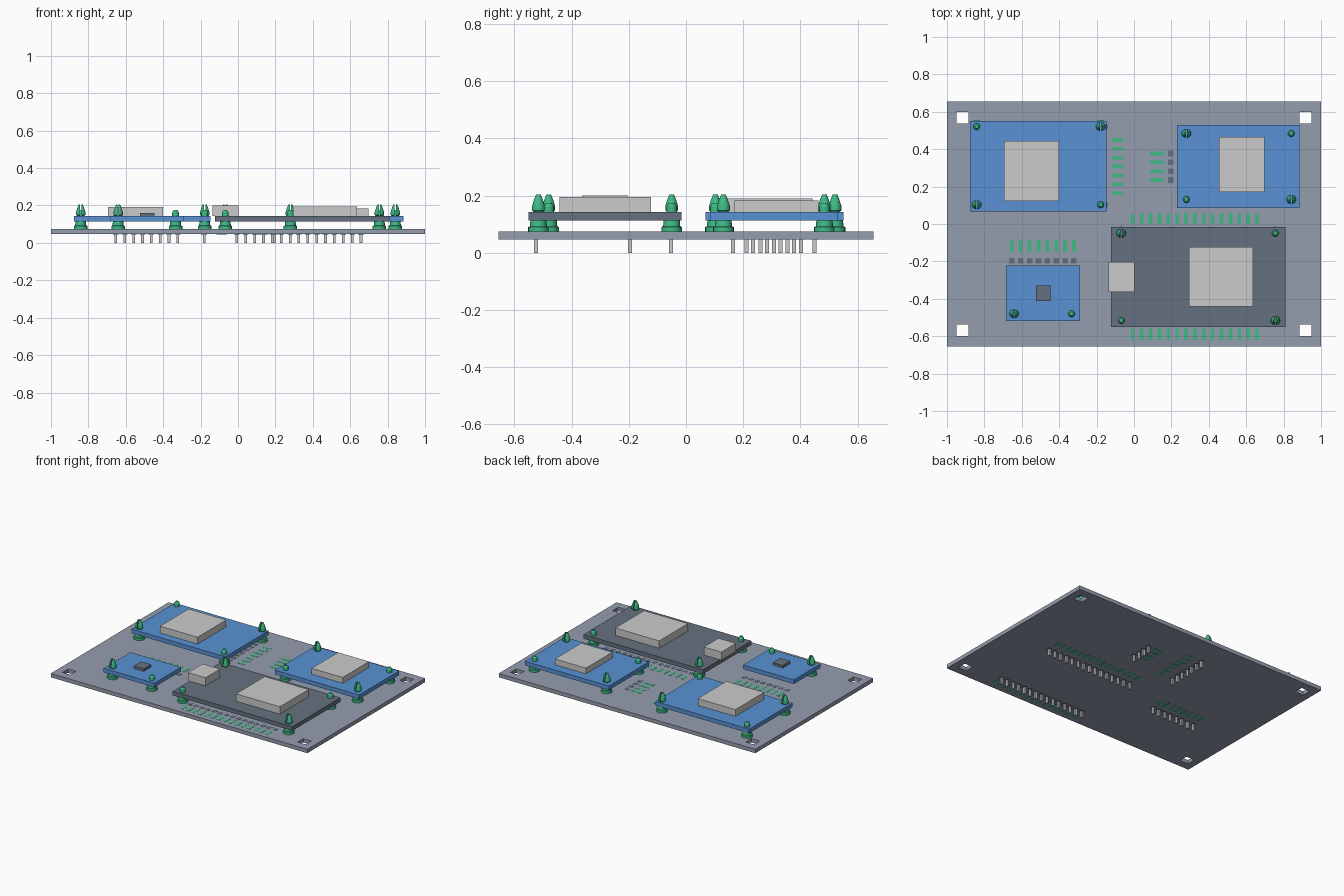
import bpy, bmesh, math

if "Cube" in bpy.data.objects:
    bpy.data.objects.remove(bpy.data.objects["Cube"])

def material(name, rgb):
    m = bpy.data.materials.new(name)
    m.diffuse_color = (*rgb, 1)
    m.use_nodes = True
    m.node_tree.nodes["Principled BSDF"].inputs["Base Color"].default_value = m.diffuse_color
    return m

BLUE = material("board_blue", (0.10, 0.29, 0.66))
DARK = material("dark_slate", (0.13, 0.165, 0.215))
PLATE = material("plate_grey", (0.30, 0.34, 0.42))
GREEN = material("green", (0.05, 0.50, 0.24))

def finish(name, bm, mat=None, smooth=False):
    bmesh.ops.recalc_face_normals(bm, faces=bm.faces)
    me = bpy.data.meshes.new(name)
    bm.to_mesh(me)
    bm.free()
    ob = bpy.data.objects.new(name, me)
    bpy.context.collection.objects.link(ob)
    if mat:
        me.materials.append(mat)
    if smooth:
        bpy.ops.object.select_all(action='DESELECT')
        ob.select_set(True)
        bpy.context.view_layer.objects.active = ob
        bpy.ops.object.shade_smooth_by_angle(angle=math.radians(30))
    return ob

def add_box(bm, x0, x1, y0, y1, z0, z1):
    vs = bmesh.ops.create_cube(bm, size=1)["verts"]
    bmesh.ops.scale(bm, verts=vs, vec=(x1 - x0, y1 - y0, z1 - z0))
    bmesh.ops.translate(bm, verts=vs, vec=((x0 + x1) / 2, (y0 + y1) / 2, (z0 + z1) / 2))

def box(name, dims, mat=None):
    bm = bmesh.new()
    add_box(bm, *dims)
    return finish(name, bm, mat)

def add_loft(bm, profile, x, y, a0=0.0, a1=None, dx=0.0, n=20):
    """Stack (radius, z) rings: full circles, or arcs from a0 to a1 shifted by dx."""
    if a1 is None:
        angs = [2 * math.pi * i / n for i in range(n)]
    else:
        angs = [a0 + (a1 - a0) * i / (n // 2) for i in range(n // 2 + 1)]
    rings = [[bm.verts.new((x + dx + r * math.cos(a), y + r * math.sin(a), z)) for a in angs]
             for r, z in profile]
    k = len(angs)
    for lo, hi in zip(rings, rings[1:]):
        for i in range(k):
            j = (i + 1) % k
            bm.faces.new((lo[i], lo[j], hi[j], hi[i]))
    bm.faces.new(rings[0])
    bm.faces.new(rings[-1])

# Base plate with four square corner holes
P0, P1 = 0.047, 0.074
xs = [-1, -0.949, -0.885, 0.885, 0.949, 1]
ys = [-0.656, -0.600, -0.537, 0.537, 0.600, 0.656]
bm = bmesh.new()
grid = [[bm.verts.new((x, y, P0)) for y in ys] for x in xs]
for i in range(5):
    for j in range(5):
        if not (i in (1, 3) and j in (1, 3)):
            bm.faces.new((grid[i][j], grid[i + 1][j], grid[i + 1][j + 1], grid[i][j + 1]))
ext = bmesh.ops.extrude_face_region(bm, geom=bm.faces[:])["geom"]
bmesh.ops.translate(bm, verts=[g for g in ext if isinstance(g, bmesh.types.BMVert)],
                    vec=(0, 0, P1 - P0))
finish("base_plate", bm, PLATE)

# Circuit boards and the parts mounted on them
B0, B1 = 0.114, 0.143
box("left_back_board", (-0.877, -0.146, 0.068, 0.550, B0, B1), BLUE)
box("left_back_module", (-0.695, -0.402, 0.124, 0.443, B1, 0.191))
box("right_back_board", (0.230, 0.885, 0.085, 0.530, B0, B1), BLUE)
box("right_back_module", (0.455, 0.697, 0.170, 0.464, B1, 0.184))
box("main_board", (-0.123, 0.810, -0.551, -0.015, B0, B1), DARK)
box("main_module", (0.294, 0.636, -0.442, -0.122, B1, 0.195))
box("port_block", (-0.135, 0.002, -0.364, -0.202, B1, 0.200))
box("small_board", (-0.684, -0.289, -0.519, -0.223, B0, B1), BLUE)
box("small_chip", (-0.524, -0.446, -0.412, -0.330, B1, 0.161), DARK)

# Standoffs: stepped spacer plus a split snap head or a short locating peg
SPACER = [(0.036, P1 - 0.002), (0.036, 0.090), (0.030, 0.093), (0.028, B0)]
SNAP = [(0.016, B0), (0.016, B1), (0.022, 0.149), (0.022, 0.165), (0.015, 0.187), (0.008, 0.204)]
PEG = [(0.018, B0), (0.018, 0.163), (0.010, 0.175)]

def standoff(name, x, y, snap):
    bm = bmesh.new()
    add_loft(bm, SPACER, x, y)
    if snap:
        h = math.pi / 2
        add_loft(bm, SNAP, x, y, -h, h, 0.003)
        add_loft(bm, SNAP, x, y, h, 3 * h, -0.003)
    else:
        add_loft(bm, PEG, x, y)
    finish(name, bm, GREEN, smooth=True)

# board: left x, right x, front y, back y, snap head on the front-left corner?
for board, x0, x1, y0, y1, first in (
        ("left_back", -0.841, -0.178, 0.103, 0.521, True),
        ("right_back", 0.280, 0.841, 0.131, 0.484, False),
        ("main", -0.068, 0.756, -0.516, -0.050, False)):
    standoff(board + "_standoff_front_left", x0, y0, first)
    standoff(board + "_standoff_front_right", x1, y0, not first)
    standoff(board + "_standoff_back_left", x0, y1, not first)
    standoff(board + "_standoff_back_right", x1, y1, first)
standoff("small_standoff_left", -0.641, -0.480, True)
standoff("small_standoff_right", -0.334, -0.480, False)

# Pin headers: flush square sockets, pins below, plain marker strips beside them
PITCH = 0.0474

def header(name, x, y, count, along_x, m0, m1):
    socks, pins, marks = bmesh.new(), bmesh.new(), bmesh.new()
    for i in range(count):
        px = x + (i * PITCH if along_x else 0)
        py = y + (0 if along_x else i * PITCH)
        add_box(socks, px - .015, px + .015, py - .015, py + .015, P0 - .001, P1 + .001)
        add_box(pins, px - .007, px + .007, py - .007, py + .007, 0, P0)
        if along_x:
            add_box(marks, px - .010, px + .010, m0, m1, P0 - .001, P1 + .001)
        else:
            add_box(marks, m0, m1, py - .010, py + .010, P0 - .001, P1 + .001)
    finish(name + "_sockets", socks, DARK)
    finish(name + "_pins", pins)
    finish(name + "_markers", marks, GREEN)

header("main_back_header", -0.006, -0.053, 15, True, 0.000, 0.055)
header("main_front_header", -0.006, -0.525, 15, True, -0.620, -0.560)
header("small_header", -0.653, -0.196, 8, True, -0.150, -0.085)
header("left_back_header", -0.180, 0.165, 7, False, -0.115, -0.060)
header("right_back_header", 0.196, 0.235, 4, False, 0.085, 0.160)
